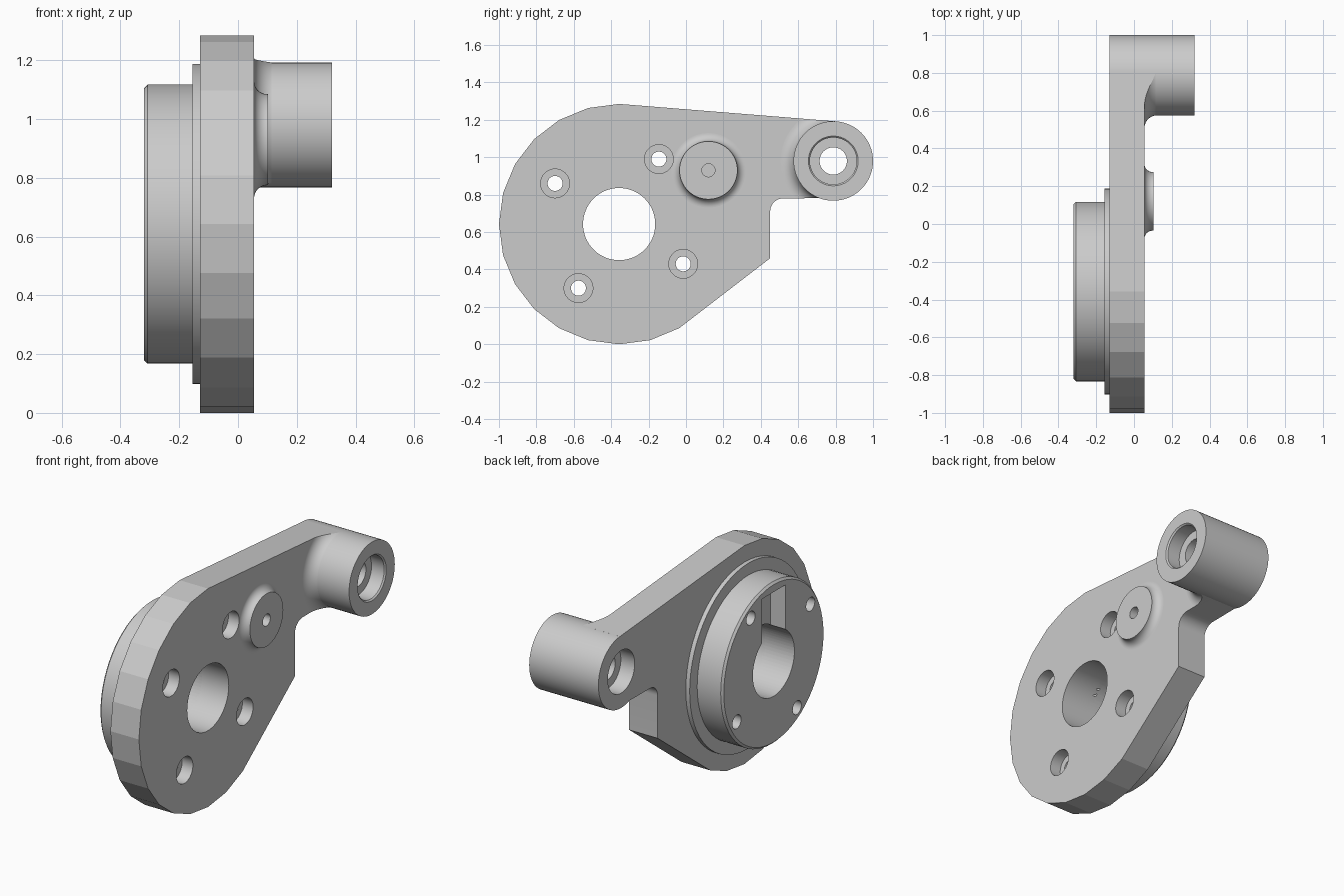
import bpy, bmesh, math
from mathutils import Vector

old = bpy.data.objects.get("Cube")
if old:
    bpy.data.objects.remove(old, do_unlink=True)

metal = bpy.data.materials.new("light_grey_metal")
metal.use_nodes = True
grey = (0.6, 0.6, 0.6, 1)
metal.diffuse_color = grey
metal.node_tree.nodes["Principled BSDF"].inputs["Base Color"].default_value = grey

HUB = (-0.3575, 0.6425)     # (y, z) axes of the round features
BOSS = (0.7875, 0.98)
PAD = (0.12, 0.93)
BOLTS = [(-0.70, 0.86), (-0.145, 0.99), (-0.575, 0.30), (-0.015, 0.43)]
BACK, FACE = -0.13, 0.055   # x of the two plate faces


def finish(name, bm):
    bmesh.ops.remove_doubles(bm, verts=bm.verts, dist=1e-5)
    bmesh.ops.recalc_face_normals(bm, faces=bm.faces)
    mesh = bpy.data.meshes.new(name)
    bm.to_mesh(mesh)
    bm.free()
    mesh.materials.append(metal)
    obj = bpy.data.objects.new(name, mesh)
    bpy.context.collection.objects.link(obj)
    return obj


def lathe(name, centre, profile, steps=64):
    """Spin (radius, x) points about an axis parallel to x."""
    bm = bmesh.new()
    y, z = centre
    verts = [bm.verts.new((x, y, z + r)) for r, x in profile]
    edges = [bm.edges.new(pair) for pair in zip(verts, verts[1:])]
    bmesh.ops.spin(bm, geom=verts + edges, cent=(0, y, z), axis=(1, 0, 0),
                   angle=math.tau, steps=steps)
    return finish(name, bm)


def prism(name, outline, x0, x1):
    """Extrude a (y, z) outline along x."""
    bm = bmesh.new()
    face = bm.faces.new([bm.verts.new((x0, y, z)) for y, z in outline])
    new = bmesh.ops.extrude_face_region(bm, geom=[face])["geom"]
    bmesh.ops.translate(bm, vec=Vector((x1 - x0, 0, 0)),
                        verts=[v for v in new if isinstance(v, bmesh.types.BMVert)])
    return finish(name, bm)


def arc(centre, radius, start, end, steps):
    angles = [math.radians(start + (end - start) * i / steps) for i in range(steps + 1)]
    return [(centre[0] + radius * math.cos(a), centre[1] + radius * math.sin(a)) for a in angles]


def flare(radius, fillet, top):
    """Profile of a round pad blending into the plate face."""
    blend = arc((radius + fillet, FACE + fillet), fillet, 270, 180, 12)
    return [(0, FACE - 0.02), (radius + fillet, FACE - 0.02)] + blend + [(radius, top), (0, top)]


def boolean(obj, other, operation):
    mod = obj.modifiers.new(operation.lower(), 'BOOLEAN')
    mod.operation = operation
    mod.solver = 'EXACT'
    mod.object = other


# Plate outline: faceted hub, slanted lower edge, rounded inner corner, arm
outline = arc(HUB, HUB[1], 90, 300, 14) + [(0.45, 0.46)]
outline += arc((0.52, 0.71), 0.07, 180, 90, 10)
outline += [(0.86, 0.782), (0.9, 1.0), (0.80, 1.192)]
plate = prism("plate", outline, BACK, FACE)

# Stepped round pilot on the back of the plate
flange = lathe("pilot_flange", HUB, [(0, BACK + 0.01), (0.545, BACK + 0.01),
                                     (0.545, -0.155), (0, -0.155)])
pilot = lathe("pilot_disc", HUB, [(0, -0.15), (0.475, -0.15), (0.475, -0.308),
                                  (0.463, -0.32), (0, -0.32)])

# Arm boss with its fillet, and the small raised pad
boss = lathe("arm_boss", BOSS, [(0, BACK), (0.2125, BACK), (0.2125, 0.32), (0, 0.32)])
fillet = lathe("boss_fillet", BOSS, flare(0.2115, 0.07, 0.14))
pad = lathe("raised_pad", PAD, flare(0.155, 0.044, 0.102))

# Cutters: centre bore, counterbored holes, boss bore, pad hole, keyway
limit = prism("fillet_limit", outline, -0.5, 0.5)
bores = [lathe("centre_bore", HUB, [(0, -0.5), (0.193, -0.5), (0.193, 0.5), (0, 0.5)])]
for spot in BOLTS:
    bores.append(lathe("bolt_bore", spot, [(0, -0.5), (0.04, -0.5), (0.04, -0.015),
                                           (0.077, -0.015), (0.077, 0.2), (0, 0.2)], 48))
bores.append(lathe("boss_bore", BOSS, [
    (0, -0.3), (0.125, -0.3), (0.125, -0.04), (0.073, -0.04), (0.073, 0.23),
    (0.125, 0.23), (0.125, 0.312), (0.133, 0.32), (0.133, 0.5), (0, 0.5)]))
bores.append(lathe("pad_bore", PAD, [(0, -0.03), (0.035, -0.03), (0.035, 0.2), (0, 0.2)], 48))
y, z = HUB
keyway = prism("keyway", [(y - 0.108, z), (y + 0.108, z),
                          (y + 0.108, z + 0.42), (y - 0.108, z + 0.42)], -0.5, -0.225)

parts = [plate, flange, pilot, boss, fillet, pad]
boolean(fillet, limit, 'INTERSECT')
boolean(pilot, keyway, 'DIFFERENCE')
used = {plate: bores, flange: bores[:5], pilot: bores[:5],
        boss: bores[5:6], fillet: bores[5:6], pad: bores[1:5] + bores[6:]}
for part, cutters in used.items():
    for cutter in cutters:
        boolean(part, cutter, 'DIFFERENCE')

# Bake the cuts, drop the cutters, shade round walls smooth and keep facets flat
graph = bpy.context.evaluated_depsgraph_get()
baked = [bpy.data.meshes.new_from_object(part.evaluated_get(graph)) for part in parts]
for part, mesh in zip(parts, baked):
    part.modifiers.clear()
    part.data = mesh
for cutter in bores + [keyway, limit]:
    bpy.data.objects.remove(cutter, do_unlink=True)
bpy.ops.object.select_all(action='DESELECT')
for part in parts:
    part.select_set(True)
bpy.context.view_layer.objects.active = plate
bpy.ops.object.shade_smooth_by_angle(angle=math.radians(11))
